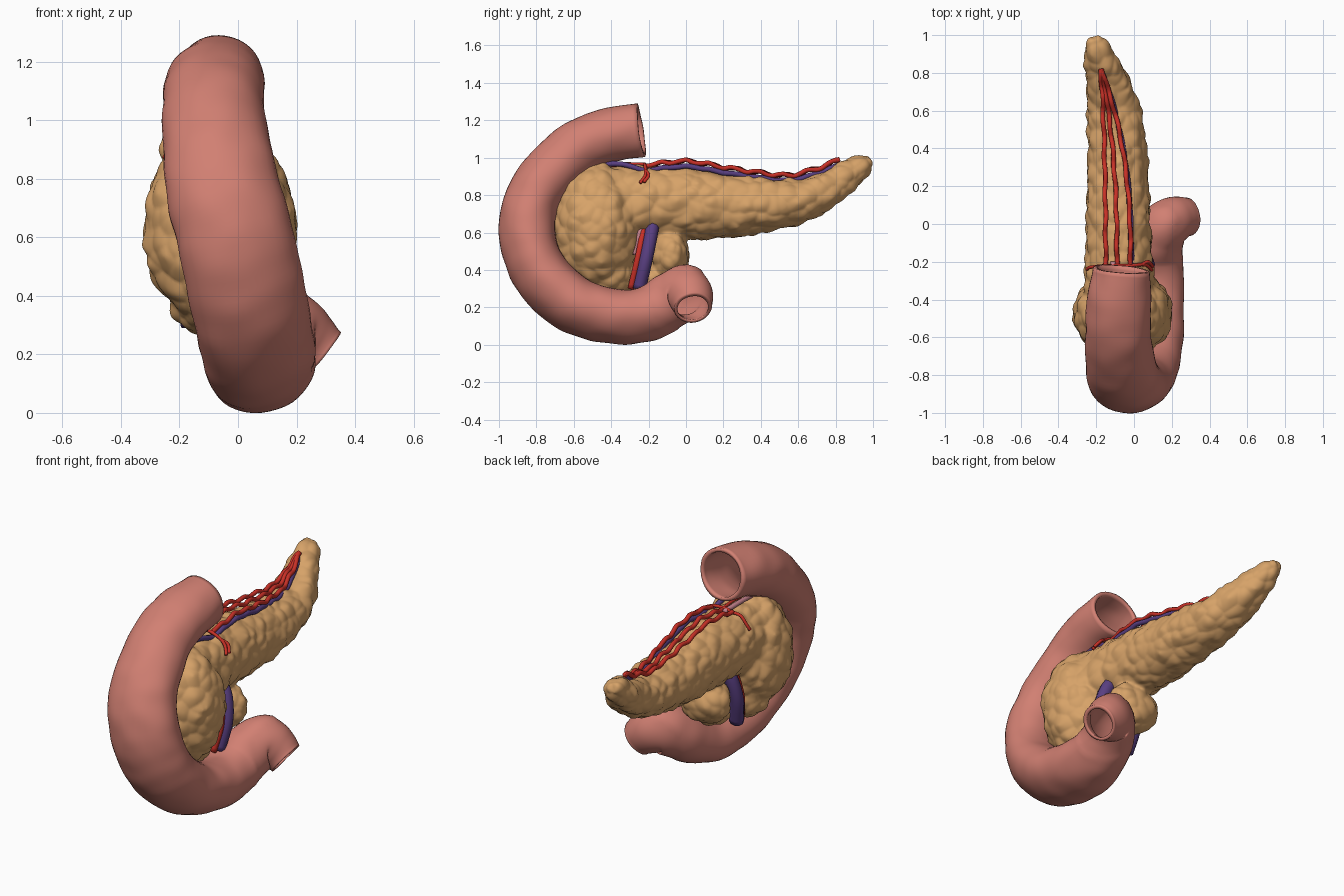
import bpy, bmesh, math
from mathutils import Vector, Matrix, noise

if "Cube" in bpy.data.objects:
    bpy.data.objects.remove(bpy.data.objects["Cube"])

def material(name, rgb):
    m = bpy.data.materials.new(name)
    m.diffuse_color = (*rgb, 1)
    m.use_nodes = True
    m.node_tree.nodes["Principled BSDF"].inputs["Base Color"].default_value = m.diffuse_color
    return m

TAN = material("gland tan", (0.68, 0.365, 0.14))
PINK = material("bowel pink", (0.64, 0.215, 0.17))
RED = material("artery red", (0.58, 0.03, 0.02))
PURPLE = material("vein purple", (0.10, 0.05, 0.22))
MAUVE = material("duct mauve", (0.55, 0.22, 0.26))

def spline(points, steps):
    """Catmull-Rom through tuples of any length."""
    P = [Vector(p) for p in points]
    P = [P[0] * 2 - P[1]] + P + [P[-1] * 2 - P[-2]]
    out = []
    for i in range(1, len(P) - 2):
        a, b, c, d = P[i - 1:i + 3]
        for s in range(steps):
            t = s / steps
            out.append((b * 2 + (c - a) * t + (a * 2 - b * 5 + c * 4 - d) * t * t
                        + (b * 3 - a - c * 3 + d) * t ** 3) * 0.5)
    return out + [P[-2]]

def sweep(bm, points, steps=8, sides=16, wall=0):
    """Oval tube along (x, y, z, side radius, up radius); wall > 0 makes it hollow."""
    pts = spline(points, steps)
    pos = [Vector(p[:3]) for p in pts]
    n = len(pts)
    side, outer, inner = Vector((1, 0, 0)), [], []
    for i in range(n):
        t = (pos[min(i + 1, n - 1)] - pos[max(i - 1, 0)]).normalized()
        side = (side - t * side.dot(t)).normalized()
        up = t.cross(side)
        for rings, cut in ((outer, 0), (inner, wall)):
            if cut or rings is outer:
                rings.append([bm.verts.new(pos[i]
                    + side * (pts[i][3] - cut) * math.cos(2 * math.pi * k / sides)
                    + up * (pts[i][4] - cut) * math.sin(2 * math.pi * k / sides))
                    for k in range(sides)])
    rings = outer + inner[::-1]
    if wall:
        rings.append(outer[0])
    for a, b in zip(rings, rings[1:]):
        for k in range(sides):
            j = (k + 1) % sides
            bm.faces.new((a[k], a[j], b[j], b[k]))
    if not wall:
        bm.faces.new(outer[0])
        bm.faces.new(outer[-1])

def ball(bm, center, radii):
    bmesh.ops.create_icosphere(bm, subdivisions=4, radius=1,
        matrix=Matrix.Translation(center) @ Matrix.Diagonal((*radii, 1)))

def finish(bm, name, mat):
    bmesh.ops.recalc_face_normals(bm, faces=bm.faces)
    me = bpy.data.meshes.new(name)
    bm.to_mesh(me)
    bm.free()
    me.materials.append(mat)
    me.shade_smooth()
    ob = bpy.data.objects.new(name, me)
    bpy.context.collection.objects.link(ob)
    return ob

def vessel(name, mat, paths, r, flat=1):
    bm = bmesh.new()
    for path in paths:
        sweep(bm, [(*p, r * flat, r) for p in path], 6, 10)
    return finish(bm, name, mat)

# Duodenum: C-shaped hollow bowel
bm = bmesh.new()
sweep(bm, [
    (-.065, -.24, 1.147, .15, .145), (-.08, -.42, 1.118, .17, .147),
    (-.085, -.59, 1.04, .175, .15), (-.07, -.74, .90, .185, .15),
    (-.05, -.825, .76, .195, .15), (-.015, -.85, .62, .2, .15),
    (.015, -.825, .48, .2, .15), (.045, -.745, .335, .2, .15),
    (.07, -.60, .215, .195, .147), (.08, -.46, .165, .19, .143),
    (.088, -.31, .148, .18, .143), (.1, -.17, .18, .16, .147),
    (.125, -.07, .24, .147, .152), (.175, .002, .274, .138, .152),
    (.235, .03, .236, .12, .128), (.285, .038, .197, .102, .102)], 8, 40, .02)
bm.normal_update()
for v in bm.verts:      # faint wrinkles
    v.co += v.normal * 0.006 * noise.noise(v.co * 9)
tip, out = Vector((.285, .038, .197)), Vector((.78, .12, -.61))
bend = [v for v in bm.verts if (v.co - Vector((.2, 0, .23))).length < .19
        and (v.co - tip).dot(out) < -.004]
for _ in range(12):     # relax the tight bend behind the lower opening
    bmesh.ops.smooth_vert(bm, verts=bend, factor=.5,
                          use_axis_x=True, use_axis_y=True, use_axis_z=True)
finish(bm, "duodenum", PINK)

# Pancreas: tapering body, round head and hooked lower lobe fused together
bm = bmesh.new()
sweep(bm, [
    (-.07, -.42, .735, .2, .215), (-.08, -.2, .757, .178, .2),
    (-.085, 0, .757, .17, .193), (-.085, .2, .744, .167, .175),
    (-.09, .4, .747, .157, .15), (-.108, .6, .768, .142, .122),
    (-.14, .75, .83, .117, .102), (-.178, .87, .91, .088, .082),
    (-.205, .95, .962, .062, .057), (-.215, .99, .985, .03, .03)], 8, 32)
ball(bm, (-.06, -.475, .63), (.265, .235, .345))
ball(bm, (-.07, -.42, .38), (.165, .15, .125))
ball(bm, (-.06, -.085, .475), (.16, .105, .14))
ball(bm, (-.05, -.24, .35), (.09, .16, .07))
base = finish(bm, "pancreas_base", TAN)
mod = base.modifiers.new("fuse", 'REMESH')
mod.mode = 'VOXEL'
mod.voxel_size = 0.0095
mod = base.modifiers.new("soften", 'SMOOTH')
mod.iterations = 8
me = bpy.data.meshes.new_from_object(
    base.evaluated_get(bpy.context.evaluated_depsgraph_get()))
bpy.data.objects.remove(base)
bm = bmesh.new()
bm.from_mesh(me)
bm.normal_update()
shift = []
for v in bm.verts:      # lobules
    q = v.co / 0.08 + noise.noise_vector(v.co * 8) * 0.3
    shift.append(v.normal * 0.025 * (0.48 - noise.voronoi(q)[0][0]))
for v, s in zip(bm.verts, shift):
    v.co += s
finish(bm, "pancreas", TAN)

# Wavy arteries along the top of the gland, converging towards the tail
TOP = [(-.22, .945), (0, .967), (.2, .935), (.4, .905), (.55, .892), (.7, .928), (.82, .975)]

def along(x0, lift, wave, phase):
    path = []
    for y, z in spline(TOP, 5):
        t = max(0, (y + .22) / 1.04)
        x = x0 + (-.175 - x0) * t ** 2.5
        path.append((x + wave * .4 * math.sin(31 * y + phase), y,
                     z + lift + wave * math.sin(48 * y + 1.2 + phase * .2)))
    return path

arteries = [along(x, .014, .008, p) for x, p in ((-.15, 0), (-.09, 2), (-.018, 4))]
vessel("top_arteries", RED, arteries, .0125)
branches = [
    [(-.15, -.22, .955), (-.2, -.225, .945), (-.235, -.23, .90), (-.25, -.24, .87)],
    [(-.15, -.22, .955), (-.09, -.22, .965), (-.02, -.22, .96), (.04, -.215, .93),
     (.07, -.22, .90), (.095, -.245, .865)],
    [(.04, -.215, .93), (.075, -.2, .905), (.1, -.225, .87)],
    [(-.09, -.22, .965), (-.08, -.33, .965), (-.07, -.42, .95)]]
vessel("artery_branches", RED, branches, .009)

# Vein just below the arteries and the pale duct near the head
vein = [(-.03, -.46, .965), (-.02, -.34, .965)] + along(-.014, -.014, .003, 1)
vessel("top_vein", PURPLE, [vein], .0145)
vessel("top_duct", MAUVE, [[(-.12, -.48, .96), (-.12, -.35, .965), (-.11, -.2, .955)]], .014)

# Large vessels passing between the head and the lower lobe, bowed out on both sides
def bowed(y, inset):
    return [[(-.055 + s * (w - inset), y + dy, z) for w, dy, z in (
        (.06, .03, .66), (.105, .017, .58), (.125, -.01, .45), (.10, -.045, .3))]
        for s in (1, -1)]
vessel("lower_vein", PURPLE, bowed(-.205, 0), .037, 1.1)
vessel("lower_artery", RED, bowed(-.25, 0), .018)
vessel("lower_duct", MAUVE, [[(.03, -.237, .65), (.045, -.25, .57), (.04, -.27, .48)]], .016)
